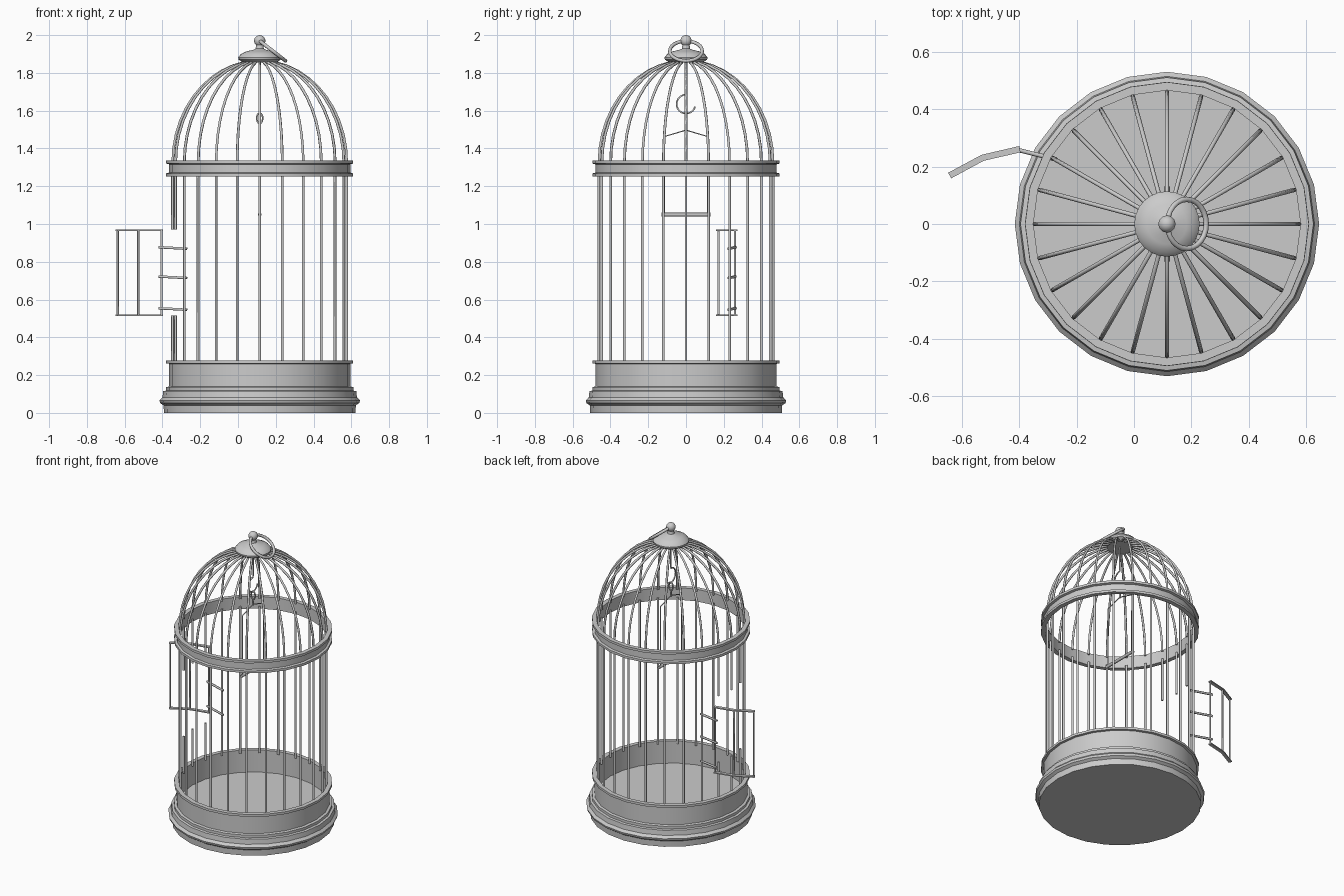
import bpy, bmesh
from math import sin, cos, pi, radians
from mathutils import Vector

if "Cube" in bpy.data.objects:
    bpy.data.objects.remove(bpy.data.objects["Cube"])

CX = 0.115      # cage axis; the open door shifts it off centre
N = 24          # bars and sides


def finish(ob, angle=30):
    bpy.ops.object.select_all(action='DESELECT')
    ob.select_set(True)
    bpy.context.view_layer.objects.active = ob
    if ob.type == 'CURVE':
        bpy.ops.object.convert(target='MESH')
    bpy.ops.object.shade_smooth_by_angle(angle=radians(angle))
    return bpy.context.object


def lathe(name, profile, sides=N, closed=False):
    """Revolve (radius, z) points around the cage axis."""
    bm = bmesh.new()
    rings = []
    for r, z in profile:
        if r == 0:
            rings.append([bm.verts.new((CX, 0, z))] * sides)
        else:
            rings.append([bm.verts.new((CX + r * cos(2 * pi * i / sides),
                                        r * sin(2 * pi * i / sides), z)) for i in range(sides)])
    pairs = list(zip(rings, rings[1:]))
    if closed:
        pairs.append((rings[-1], rings[0]))
    for a, b in pairs:
        for i in range(sides):
            j = (i + 1) % sides
            bm.faces.new(list(dict.fromkeys((a[i], a[j], b[j], b[i]))))
    bmesh.ops.recalc_face_normals(bm, faces=bm.faces)
    me = bpy.data.meshes.new(name)
    bm.to_mesh(me)
    bm.free()
    ob = bpy.data.objects.new(name, me)
    bpy.context.collection.objects.link(ob)
    return finish(ob)


def tubes(name, paths, radius, cyclic=False, res=1):
    """Round wires along point lists, joined in one object."""
    cu = bpy.data.curves.new(name, 'CURVE')
    cu.dimensions = '3D'
    cu.bevel_depth = radius
    cu.bevel_resolution = res
    cu.use_fill_caps = True
    for pts in paths:
        s = cu.splines.new('POLY')
        s.points.add(len(pts) - 1)
        for p, co in zip(s.points, pts):
            p.co = (*co, 1)
        s.use_cyclic_u = cyclic
    ob = bpy.data.objects.new(name, cu)
    bpy.context.collection.objects.link(ob)
    return finish(ob, 65)


def polar(r, a, z):
    return (CX + r * cos(a), r * sin(a), z)


# Base tray with moulded foot and recessed floor
lathe("base_tray", [(0, 0), (0.507, 0), (0.509, 0.04), (0.527, 0.052), (0.531, 0.066),
                    (0.515, 0.082), (0.511, 0.115), (0.496, 0.118), (0.496, 0.136),
                    (0.48, 0.14), (0.48, 0.26), (0.495, 0.262), (0.495, 0.278),
                    (0.466, 0.278), (0.466, 0.125), (0, 0.125)])

# Band between walls and dome
lathe("upper_band", [(0.466, 1.252), (0.495, 1.252), (0.495, 1.268), (0.48, 1.272),
                     (0.48, 1.316), (0.495, 1.32), (0.495, 1.336), (0.466, 1.336)], closed=True)

# Wall bars, the three at the doorway are cut
walls = []
for i in range(N):
    a = 2 * pi * i / N
    spans = [(0.26, 0.515), (0.97, 1.27)] if i in (11, 12, 13) else [(0.26, 1.27)]
    walls += [[polar(0.461, a, z) for z in s] for s in spans]
tubes("wall_bars", walls, 0.0075)

# Dome bars
dome = [[polar(0.461 * cos(t), 2 * pi * i / N, 1.325 + 0.54 * sin(t))
         for t in [radians(k * 80 / 10) for k in range(11)]] for i in range(N)]
tubes("dome_bars", dome, 0.0075)

# Cap with ball finial
ball = [(0.03 * sin(t), 1.97 - 0.03 * cos(t)) for t in [radians(k) for k in range(40, 180, 20)]]
lathe("cap_finial", [(0, 1.856), (0.09, 1.856), (0.112, 1.87), (0.114, 1.882), (0.1, 1.9),
                     (0.07, 1.914), (0.035, 1.922), (0.022, 1.928)] + ball + [(0, 2.0)])

# Carrying ring, flopped to one side
d = Vector((0.79, 0, -0.61))
c = Vector((0.184, 0, 1.916))
ring = [c + 0.086 * (d * cos(t) + Vector((0, 1, 0)) * sin(t))
        for t in [2 * pi * k / 24 for k in range(24)]]
tubes("carry_ring", [ring], 0.0095, cyclic=True, res=2)

# Hook hanging from the cap
arc = [(CX, 0.05 * cos(t), 1.635 + 0.05 * sin(t))
       for t in [radians(k) for k in range(90, 346, 15)]]
tubes("swing_hook", [[(CX, 0, 1.86), (CX, 0, 1.7)] + arc], 0.005)

# Swing eye, wires and perch
eye = [(CX + 0.016 * cos(t), 0, 1.56 + 0.028 * sin(t)) for t in [2 * pi * k / 12 for k in range(12)]]
tubes("swing_eye", [eye], 0.005, cyclic=True)
tubes("swing_stem", [[(CX, 0, 1.535), (CX, 0, 1.49)]], 0.006)
tubes("swing_wires", [[(CX, 0, 1.497), (CX, s * 0.115, 1.463), (CX, s * 0.115, 1.05)]
                      for s in (-1, 1)], 0.0035)
tubes("swing_perch", [[(CX, -0.13, 1.05), (CX, 0.13, 1.05)]], 0.01, res=2)

# Open door: uprights, flat rails, hinge arms
plan = [(-0.405, 0.259), (-0.528, 0.231), (-0.637, 0.172)]
tubes("door_bars", [[(x, y, 0.515), (x, y, 0.967)] for x, y in plan], 0.006)
for name, z in (("door_bottom_rail", 0.516), ("door_top_rail", 0.966)):
    bm = bmesh.new()
    rows = []
    for (x, y), (nx, ny) in zip([(-0.398, 0.261), plan[1], (-0.643, 0.169)],
                                [(-0.2, 1), (-0.35, 0.94), (-0.48, 0.88)]):
        rows.append([bm.verts.new((x + s * 0.011 * nx, y + s * 0.011 * ny, z + h))
                     for s, h in ((-1, -0.004), (1, -0.004), (1, 0.004), (-1, 0.004))])
    for a, b in zip(rows, rows[1:]):
        for i in range(4):
            j = (i + 1) % 4
            bm.faces.new((a[i], a[j], b[j], b[i]))
    bm.faces.new(rows[0])
    bm.faces.new(rows[-1])
    bmesh.ops.recalc_face_normals(bm, faces=bm.faces)
    me = bpy.data.meshes.new(name)
    bm.to_mesh(me)
    bm.free()
    bpy.context.collection.objects.link(bpy.data.objects.new(name, me))
tubes("door_hinges", [[(-0.42, 0.262, z + 0.004), (-0.27, 0.225, z - 0.004)]
                      for z in (0.55, 0.718, 0.873)], 0.0075)
